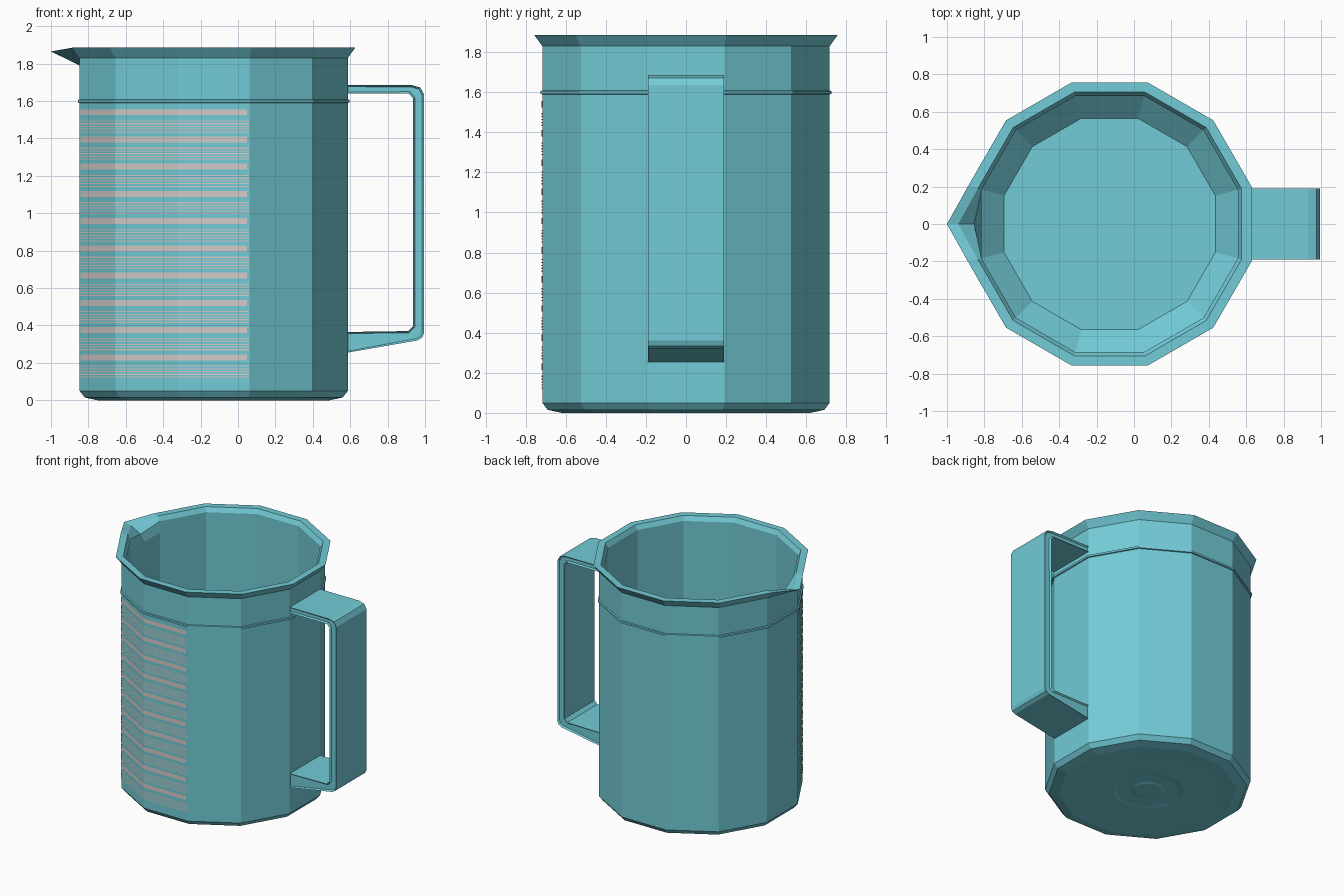
import bpy, bmesh, math

if "Cube" in bpy.data.objects:
    bpy.data.objects.remove(bpy.data.objects["Cube"], do_unlink=True)

CX = -0.13                      # axis of the jug
STEP = math.radians(30)         # twelve flat sides
CORNER = 1 / math.cos(STEP / 2)


def material(name, rgb):
    mat = bpy.data.materials.new(name)
    mat.use_nodes = True
    mat.diffuse_color = (*rgb, 1)
    mat.node_tree.nodes["Principled BSDF"].inputs["Base Color"].default_value = (*rgb, 1)
    return mat


teal = material("teal_plastic", (0.17, 0.6, 0.68))
grey = material("pale_grey_print", (0.66, 0.6, 0.58))


def finish(bm, name, mat, fix_normals=True):
    if fix_normals:
        bmesh.ops.recalc_face_normals(bm, faces=bm.faces)
    mesh = bpy.data.meshes.new(name)
    bm.to_mesh(mesh)
    bm.free()
    mesh.materials.append(mat)
    obj = bpy.data.objects.new(name, mesh)
    bpy.context.collection.objects.link(obj)
    return obj


def point(r, z, angle, corner=True):
    d = r * CORNER if corner else r
    return (CX + d * math.cos(angle), d * math.sin(angle), z)


def lathe(bm, profile, spout=None, closed=False):
    """Sweep a profile round twelve sides; spout moves an extra column at -x."""
    columns = []
    for i in range(12):
        angle = STEP * (i + 0.5)
        columns.append([bm.verts.new(point(r, z, angle)) for r, z in profile])
        if spout and i == 5:
            moved = [spout.get(k, p) for k, p in enumerate(profile)]
            columns.append([bm.verts.new(point(r, z, math.pi, False)) for r, z in moved])
    n = len(profile)
    for a, b in zip(columns, columns[1:] + columns[:1]):
        for k in range(n if closed else n - 1):
            m = (k + 1) % n
            bm.faces.new((a[k], b[k], b[m], a[m]))
    if not closed:
        bm.faces.new([c[0] for c in columns])
        bm.faces.new([c[-1] for c in columns])


# Jug: underside, outer wall, flared rim, inner wall and floor
profile = [
    (0.10, 0.004), (0.12, 0.010), (0.22, 0.010), (0.25, 0.004), (0.53, 0.004),
    (0.62, 0.0), (0.69, 0.015), (0.717, 0.05), (0.717, 1.76), (0.717, 1.83),
    (0.757, 1.885), (0.705, 1.885), (0.685, 1.85), (0.685, 1.76),
    (0.685, 0.14), (0.565, 0.03),
]
spout = {9: (0.717, 1.79), 10: (0.87, 1.865), 11: (0.81, 1.853), 12: (0.725, 1.808)}
bm = bmesh.new()
lathe(bm, profile, spout)
finish(bm, "jug_body", teal)

# Raised bead below the rim
bm = bmesh.new()
lathe(bm, [(0.71, 1.587), (0.726, 1.592), (0.726, 1.606), (0.71, 1.611)], closed=True)
finish(bm, "bead", teal)

# Handle: side outline extruded across, with recessed side panels
outline = [
    (0.575, 1.685), (0.93, 1.685), (0.975, 1.672), (0.995, 1.635),
    (0.995, 0.36), (0.985, 0.335), (0.96, 0.32), (0.575, 0.253),
    (0.575, 0.365), (0.91, 0.37), (0.935, 0.395),
    (0.935, 1.615), (0.915, 1.64), (0.575, 1.64),
]
bm = bmesh.new()
near, far = ([bm.verts.new((x, y, z)) for x, z in outline] for y in (-0.19, 0.19))
sides = [bm.faces.new(near), bm.faces.new(far[::-1])]
for k in range(len(outline)):
    m = (k + 1) % len(outline)
    bm.faces.new((near[k], far[k], far[m], near[m]))
bmesh.ops.recalc_face_normals(bm, faces=bm.faces)
for side in sides:
    bmesh.ops.inset_region(bm, faces=[side], thickness=0.011, depth=-0.012)
finish(bm, "handle", teal, fix_normals=False)


# Printed scale: thin strips over three neighbouring sides
def strip(bm, z, height, margin):
    r = 0.720
    rows = []
    for level in (z - height / 2, z + height / 2):
        pts = [list(point(r, level, STEP * k)) for k in (6.5, 7.5, 8.5, 9.5)]
        for end, inner in ((0, 1), (3, 2)):
            for axis in (0, 1):
                pts[end][axis] += (pts[inner][axis] - pts[end][axis]) * margin
        rows.append([bm.verts.new(p) for p in pts])
    low, high = rows
    for k in range(3):
        bm.faces.new((low[k], low[k + 1], high[k + 1], high[k]))


broad, fine = bmesh.new(), bmesh.new()
for i in range(10):
    z = 1.54 - i * 0.1456
    strip(broad, z, 0.032, 0.04)
    for k in range(5):
        strip(fine, z - 0.047 - k * 0.0145, 0.006, 0.01)
finish(broad, "broad_scale_marks", grey, fix_normals=False)
finish(fine, "fine_scale_marks", grey, fix_normals=False)
